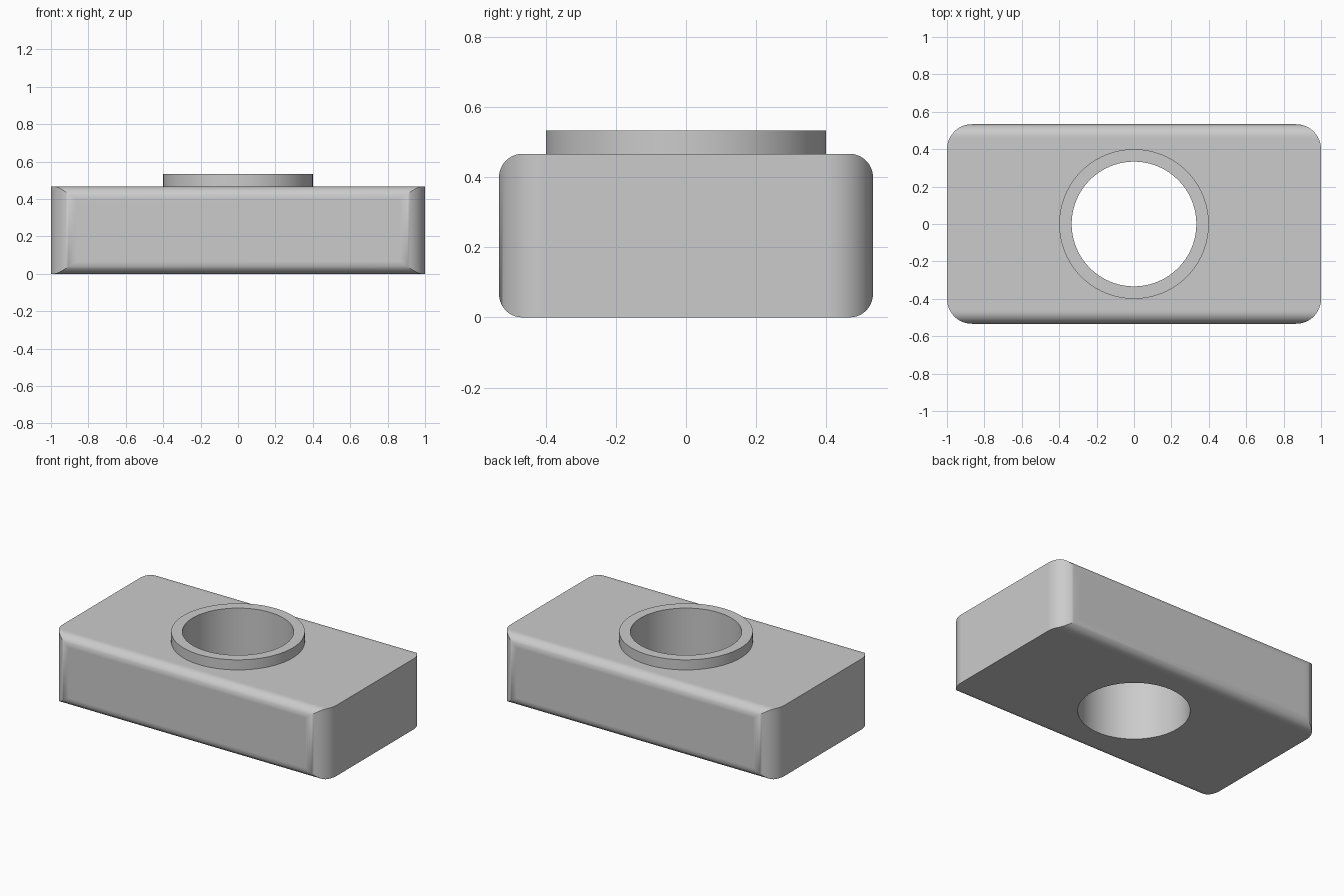
import bpy, bmesh, math

UNIT = 1 / 15                      # the block is 30 x 16 x 7 units
HALF_X, HALF_Y, HEIGHT = 15 * UNIT, 8 * UNIT, 7 * UNIT
PLAN_R, EDGE_R = 2 * UNIT, UNIT    # vertical corners, long horizontal edges
BORE_R, COLLAR_R, COLLAR_TOP = 5 * UNIT, 6 * UNIT, 8 * UNIT
STEPS, SIDES = 15, 96

cube = bpy.data.objects.get("Cube")
if cube:
    bpy.data.objects.remove(cube, do_unlink=True)

grey = bpy.data.materials.new("plain grey")
grey.use_nodes = True
colour = (0.6, 0.6, 0.6, 1)
grey.diffuse_color = colour
grey.node_tree.nodes["Principled BSDF"].inputs["Base Color"].default_value = colour


def make_object(name, bm):
    bmesh.ops.recalc_face_normals(bm, faces=bm.faces)
    mesh = bpy.data.meshes.new(name)
    bm.to_mesh(mesh)
    bm.free()
    mesh.materials.append(grey)
    obj = bpy.data.objects.new(name, mesh)
    bpy.context.collection.objects.link(obj)
    return obj


def activate(obj):
    bpy.ops.object.select_all(action="DESELECT")
    obj.select_set(True)
    bpy.context.view_layer.objects.active = obj


def smooth(obj):
    activate(obj)
    bpy.ops.object.shade_smooth_by_angle(angle=math.radians(30))


def inset(y, radius):
    """How far a rounded corner pulls in at depth y."""
    d = min(max(abs(y) - (HALF_Y - radius), 0), radius)
    return radius - math.sqrt(max(radius ** 2 - d ** 2, 0))


# Body: rectangular sections lofted from front to back
half = [HALF_Y - PLAN_R + PLAN_R * math.sin(math.pi / 2 * i / STEPS)
        for i in range(STEPS + 1)]
bm = bmesh.new()
rings = []
for y in [-v for v in reversed(half)] + half:
    x, z = HALF_X - inset(y, PLAN_R), inset(y, EDGE_R)
    rings.append([bm.verts.new(p) for p in (
        (-x, y, z), (x, y, z), (x, y, HEIGHT - z), (-x, y, HEIGHT - z))])
for a, b in zip(rings, rings[1:]):
    for i in range(4):
        j = (i + 1) % 4
        bm.faces.new((a[i], a[j], b[j], b[i]))
bm.faces.new(rings[0])
bm.faces.new(rings[-1])
body = make_object("body", bm)

# Bore through the body
bm = bmesh.new()
bmesh.ops.create_cone(bm, cap_ends=True, segments=SIDES,
                      radius1=BORE_R, radius2=BORE_R, depth=2)
cutter = make_object("bore_cutter", bm)
cutter.hide_render = True
cut = body.modifiers.new("bore", "BOOLEAN")
cut.operation, cut.solver, cut.object = "DIFFERENCE", "EXACT", cutter
activate(body)
bpy.ops.object.modifier_apply(modifier=cut.name)
bpy.data.objects.remove(cutter, do_unlink=True)
smooth(body)
weighted = body.modifiers.new("flat faces", "WEIGHTED_NORMAL")
weighted.keep_sharp = True

# Collar: raised ring continuing the bore, open where it meets the body
bm = bmesh.new()
loops = []
for r, z in ((BORE_R, HEIGHT), (BORE_R, COLLAR_TOP),
             (COLLAR_R, COLLAR_TOP), (COLLAR_R, HEIGHT)):
    angles = [math.tau * i / SIDES for i in range(SIDES)]
    loops.append([bm.verts.new((r * math.cos(t), r * math.sin(t), z)) for t in angles])
for a, b in zip(loops, loops[1:]):
    for i in range(SIDES):
        j = (i + 1) % SIDES
        bm.faces.new((a[i], a[j], b[j], b[i]))
collar = make_object("collar", bm)
# An open ring needs its top facing up
if max(collar.data.polygons, key=lambda p: p.center.z).normal.z < 0:
    collar.data.flip_normals()
smooth(collar)
